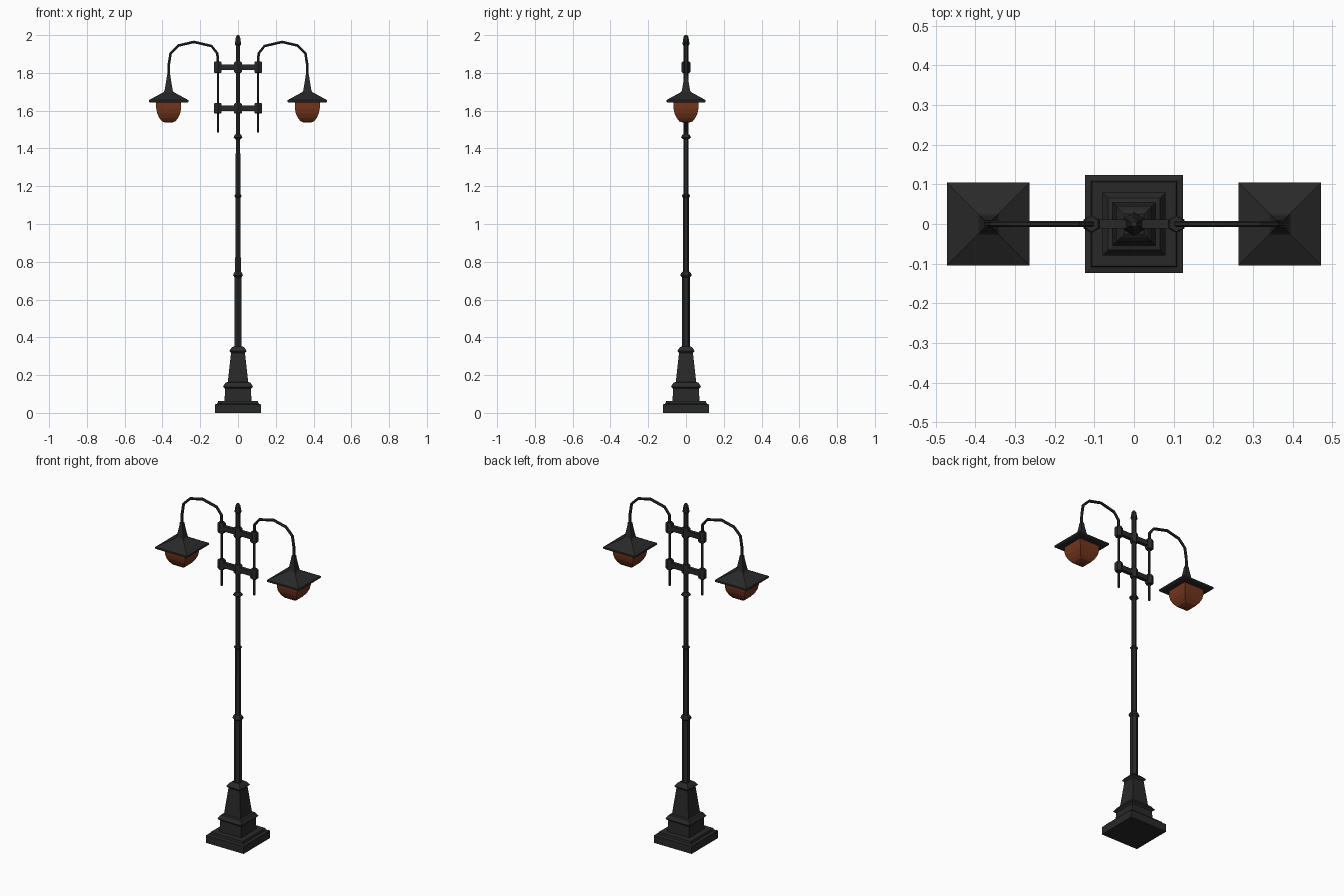
import bpy, bmesh, math
from mathutils import Vector

if "Cube" in bpy.data.objects:
    bpy.data.objects.remove(bpy.data.objects["Cube"])


def material(name, rgb):
    m = bpy.data.materials.new(name)
    m.diffuse_color = (*rgb, 1)
    m.use_nodes = True
    m.node_tree.nodes["Principled BSDF"].inputs["Base Color"].default_value = m.diffuse_color
    return m


IRON = material("dark_iron", (0.022, 0.022, 0.022))
GLASS = material("amber_glass", (0.17, 0.036, 0.012))


def link(name, bm, mat):
    bmesh.ops.recalc_face_normals(bm, faces=bm.faces)
    me = bpy.data.meshes.new(name)
    bm.to_mesh(me)
    bm.free()
    me.materials.append(mat)
    ob = bpy.data.objects.new(name, me)
    bpy.context.collection.objects.link(ob)
    return ob


def stack(name, profile, sides, x=0.0, mat=IRON):
    """Closed flat-faced column; profile is (size, z).
    Squares use half-width, hexagons use corner radius with corners on y."""
    bm = bmesh.new()
    k = math.sqrt(2) if sides == 4 else 1.0
    rot = math.pi / 4 if sides == 4 else math.pi / 2
    rings = []
    for r, z in profile:
        rings.append([bm.verts.new((x + k * r * math.cos(rot + i * math.tau / sides),
                                    k * r * math.sin(rot + i * math.tau / sides), z))
                      for i in range(sides)])
    for a, b in zip(rings, rings[1:]):
        for i in range(sides):
            j = (i + 1) % sides
            bm.faces.new((a[i], a[j], b[j], b[i]))
    bm.faces.new(rings[0][::-1])
    bm.faces.new(rings[-1])
    return link(name, bm, mat)


def box(name, size, loc):
    bm = bmesh.new()
    bmesh.ops.create_cube(bm, size=1)
    bmesh.ops.scale(bm, vec=size, verts=bm.verts)
    bmesh.ops.translate(bm, vec=loc, verts=bm.verts)
    return link(name, bm, IRON)


def tube(name, pts, radius):
    """Hexagonal tube along a path in the xz plane; pts are (x, z, scale)."""
    bm = bmesh.new()
    P = [Vector((x, 0, z)) for x, z, _ in pts]
    side = Vector((0, 1, 0))
    rings = []
    for i, p in enumerate(P):
        d = (P[min(i + 1, len(P) - 1)] - P[max(i - 1, 0)]).normalized()
        n = d.cross(side)
        r = radius * pts[i][2]
        rings.append([bm.verts.new(p + r * (side * math.cos(a) + n * math.sin(a)))
                      for a in (k * math.tau / 6 for k in range(6))])
    for a, b in zip(rings, rings[1:]):
        for i in range(6):
            j = (i + 1) % 6
            bm.faces.new((a[i], a[j], b[j], b[i]))
    bm.faces.new(rings[0][::-1])
    bm.faces.new(rings[-1])
    return link(name, bm, IRON)


# Stepped square pedestal
stack("pedestal", [(0.123, 0), (0.123, 0.045), (0.108, 0.049), (0.106, 0.062), (0.071, 0.062),
                   (0.069, 0.128), (0.08, 0.138), (0.066, 0.16), (0.054, 0.163),
                   (0.037, 0.317), (0.046, 0.328), (0.034, 0.345), (0.025, 0.352)], 4)

# Hexagonal pole with collars and finial
stack("pole", [(0.022, 0.34), (0.021, 0.718), (0.03, 0.728), (0.025, 0.742), (0.017, 0.75),
               (0.016, 1.14), (0.021, 1.146), (0.021, 1.152), (0.0145, 1.158),
               (0.0135, 1.448), (0.027, 1.458), (0.022, 1.468), (0.0135, 1.476),
               (0.0125, 1.942), (0.019, 1.952), (0.013, 1.99), (0.007, 2.0)], 6)

# Twin cross bars with hexagonal sockets
for label, z, h in (("upper", 1.83, 0.03), ("lower", 1.612, 0.028)):
    box(label + "_cross_bar", (0.21, 0.022, 0.029), (0, 0, z))
    for tag, x in (("left", -0.107), ("middle", 0), ("right", 0.107)):
        stack(f"{label}_{tag}_socket",
              [(0.019, z - h), (0.023, z - h + 0.005), (0.023, z + h - 0.005), (0.019, z + h)],
              6, x)

# Goose-neck arms, shades and globes on both sides
ARM = [(0.107, 1.485, 0.75), (0.107, 1.84, 0.75), (0.107, 1.85, 1), (0.109, 1.903, 1),
       (0.14, 1.942, 1), (0.233, 1.964, 1), (0.315, 1.945, 1), (0.357, 1.903, 1),
       (0.367, 1.84, 1), (0.368, 1.765, 1)]
for tag, s in (("left", -1), ("right", 1)):
    tube(tag + "_arm", [(s * x, z, r) for x, z, r in ARM], 0.008)
    stack(tag + "_shade", [(0.098, 1.642), (0.104, 1.646), (0.104, 1.656), (0.027, 1.698),
                           (0.022, 1.705), (0.011, 1.77), (0.009, 1.79)], 4, s * 0.367)
    stack(tag + "_globe", [(0.066, 1.645), (0.066, 1.612), (0.061, 1.586), (0.05, 1.562),
                           (0.036, 1.544), (0.018, 1.537)], 4, s * 0.367, GLASS)
